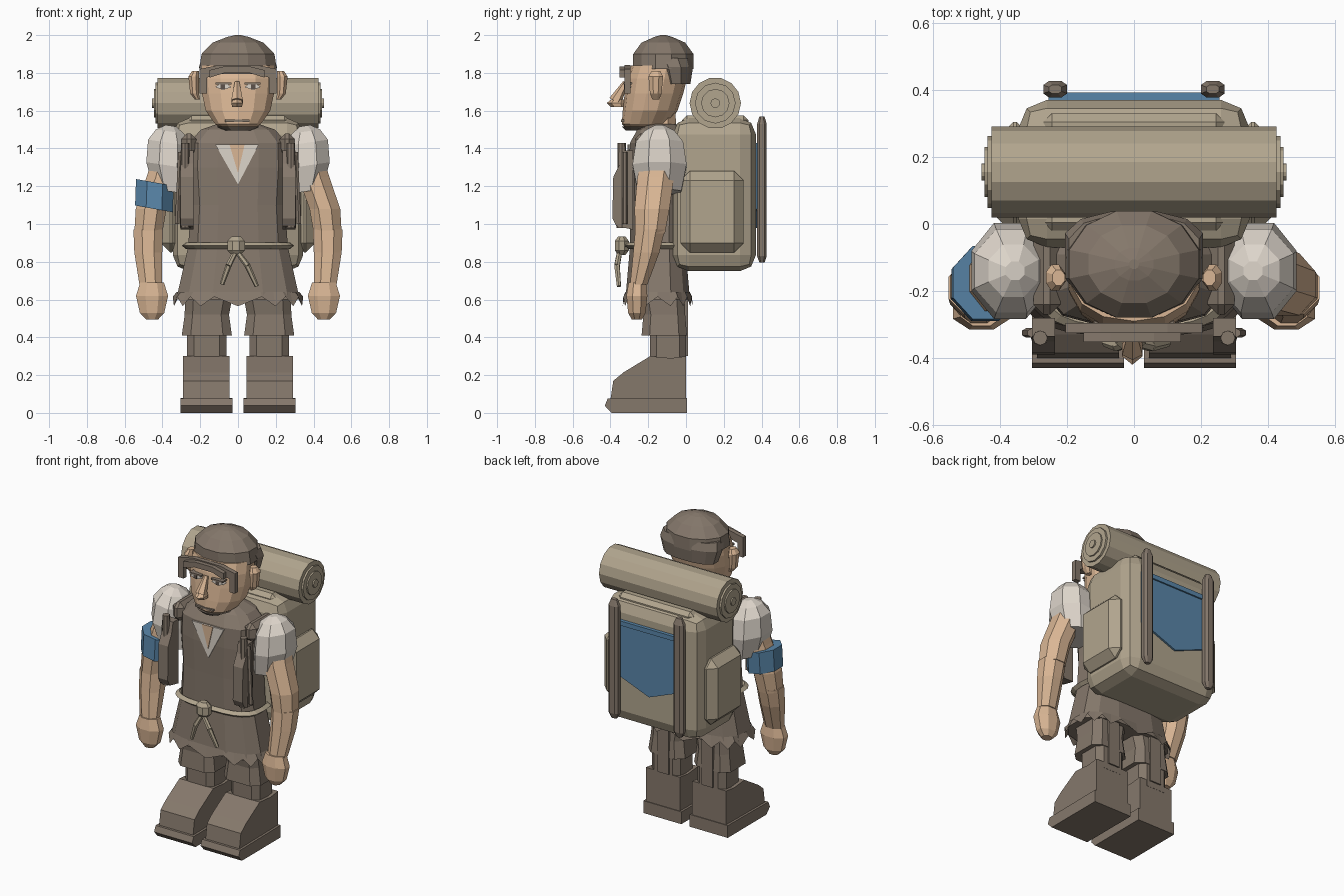
import bpy, bmesh, math
from mathutils import Vector


def material(name, col):
    m = bpy.data.materials.new(name)
    m.diffuse_color = (*col, 1)
    return m


BROWN = material("brown cloth", (0.235, 0.188, 0.148))
KHAKI = material("khaki canvas", (0.44, 0.375, 0.27))
SKIN = material("skin", (0.70, 0.47, 0.30))
WHITE = material("off white linen", (0.72, 0.66, 0.59))
BLUE = material("blue cloth", (0.10, 0.24, 0.40))
DARK = material("dark brown", (0.11, 0.085, 0.07))


def finish(name, bm, mat):
    bmesh.ops.recalc_face_normals(bm, faces=bm.faces)
    me = bpy.data.meshes.new(name)
    bm.to_mesh(me)
    bm.free()
    me.materials.append(mat)
    ob = bpy.data.objects.new(name, me)
    bpy.context.collection.objects.link(ob)
    return ob


def power(v, p):
    return math.copysign(abs(v) ** (2 / p), v)


def loft(name, rings, mat, n=8, p=2.0, s=1, shear=0):
    """Stack of rounded rings (cx, cy, z, rx, ry), mirrored in x by s."""
    bm = bmesh.new()
    loops = []
    for cx, cy, z, rx, ry in rings:
        loop = []
        for i in range(n):
            a = (i + 0.5) * math.tau / n
            dx = rx * power(math.cos(a), p)
            loop.append(bm.verts.new((s * (cx + dx), cy + ry * power(math.sin(a), p), z + shear * dx)))
        loops.append(loop)
    for lo, hi in zip(loops, loops[1:]):
        for i in range(n):
            j = (i + 1) % n
            bm.faces.new((lo[i], lo[j], hi[j], hi[i]))
    bm.faces.new(loops[0])
    bm.faces.new(loops[-1])
    return finish(name, bm, mat)


def prism(name, pts, a, b, mat, axis="y"):
    """Extrude a profile: (x, z) along y, or (y, z) along x."""
    bm = bmesh.new()
    put = (lambda u, v, d: (u, d, v)) if axis == "y" else (lambda u, v, d: (d, u, v))
    r0 = [bm.verts.new(put(u, v, a)) for u, v in pts]
    r1 = [bm.verts.new(put(u, v, b)) for u, v in pts]
    for i in range(len(pts)):
        j = (i + 1) % len(pts)
        bm.faces.new((r0[i], r0[j], r1[j], r1[i]))
    bm.faces.new(r0)
    bm.faces.new(r1)
    return finish(name, bm, mat)


def box(name, lo, hi, mat, bevel=0, seg=1):
    bm = bmesh.new()
    bmesh.ops.create_cube(bm, size=1)
    for v in bm.verts:
        v.co = [(l + h) / 2 + c * (h - l) for l, h, c in zip(lo, hi, v.co)]
    if bevel:
        bmesh.ops.bevel(bm, geom=bm.edges[:], offset=bevel, segments=seg, profile=0.5, affect='EDGES')
    return finish(name, bm, mat)


def rod(name, a, b, r0, r1, mat, n=8):
    a, b = Vector(a), Vector(b)
    bm = bmesh.new()
    bmesh.ops.create_cone(bm, cap_ends=True, segments=n, radius1=r0, radius2=r1, depth=(b - a).length)
    q = Vector((0, 0, 1)).rotation_difference(b - a)
    for v in bm.verts:
        v.co = q @ v.co + (a + b) / 2
    return finish(name, bm, mat)


# Tunic with flared skirt
loft("tunic", [(0, -.15, .60, .335, .175), (0, -.15, .88, .27, .15), (0, -.15, 1.1, .255, .152),
               (0, -.15, 1.3, .27, .155), (0, -.15, 1.43, .265, .15), (0, -.14, 1.5, .20, .12),
               (0, -.13, 1.53, .11, .08)], BROWN, 12, 3)

# Ragged hem: a zigzag strip
bm = bmesh.new()
N = 28
top, low = [], []
for i in range(N):
    a = i * math.tau / N
    cx, cy = power(math.cos(a), 3), power(math.sin(a), 3)
    top.append(bm.verts.new((.325 * cx, -.15 + .17 * cy, .64)))
    low.append(bm.verts.new((.345 * cx, -.15 + .185 * cy, .565 if i % 2 else .615)))
for i in range(N):
    j = (i + 1) % N
    bm.faces.new((top[i], top[j], low[j], low[i]))
finish("ragged_hem", bm, BROWN)

# Neckline
prism("shirt_neckline", [(-.12, 1.42), (.11, 1.42), (0, 1.21)], -.306, -.285, WHITE)
prism("open_neck", [(-.045, 1.42), (.035, 1.42), (0, 1.27)], -.311, -.29, SKIN)
loft("neck", [(0, -.12, 1.48, .10, .075), (0, -.13, 1.6, .09, .08)], SKIN)

# Rope belt, knot and tails
bm = bmesh.new()
rings = []
for i in range(24):
    a = i * math.tau / 24
    c, s_ = power(math.cos(a), 3), power(math.sin(a), 3)
    rings.append([bm.verts.new(((.275 + du) * c, -.15 + (.155 + du) * s_, .885 + dz))
                  for du, dz in ((-.015, 0), (0, -.018), (.022, 0), (0, .018))])
for i in range(24):
    for k in range(4):
        r, t = rings[i], rings[(i + 1) % 24]
        bm.faces.new((r[k], r[(k + 1) % 4], t[(k + 1) % 4], t[k]))
finish("rope_belt", bm, KHAKI)
loft("belt_knot", [(-.01, -.34, .835, .025, .02), (-.01, -.34, .86, .05, .04),
                   (-.01, -.34, .91, .05, .04), (-.01, -.34, .935, .025, .02)], KHAKI)
for x1, x2, z2 in ((-.05, -.085, .68), (.05, .10, .67)):
    rod("belt_tail_upper", (-.01, -.35, .86), (x1, -.365, .78), .014, .016, KHAKI, 6)
    rod("belt_tail_lower", (x1, -.365, .78), (x2, -.355, z2), .016, .012, KHAKI, 6)

# Head
loft("head", [(0, -.22, 1.50, .08, .09), (0, -.215, 1.53, .125, .125), (0, -.19, 1.60, .175, .145),
              (0, -.17, 1.69, .195, .155), (0, -.155, 1.77, .20, .16), (0, -.14, 1.84, .195, .15)], SKIN, 14, 2.2)
loft("hair", [(0, -.12, 1.82, .212, .165), (0, -.12, 1.9, .20, .165), (0, -.12, 1.96, .14, .12),
              (0, -.12, 1.99, .06, .05), (0, -.12, 2.0, .015, .015)], BROWN, 12)
loft("back_hair", [(0, -.05, 1.74, .185, .075), (0, -.06, 1.83, .212, .10), (0, -.08, 1.88, .2, .11)],
     BROWN, 12, 2.4)
loft("chin_trim", [(0, -.23, 1.495, .07, .09), (0, -.22, 1.515, .115, .118)], BROWN, 14, 2.2)
box("mouth", (-.07, -.343, 1.54), (.06, -.31, 1.552), BROWN)

# Nose: wedge with a raised tip
rod("nose_bridge", (-.005, -.32, 1.75), (-.005, -.375, 1.65), .014, .035, SKIN, 6)
loft("nose_tip", [(-.005, -.36, 1.62, .03, .04), (-.005, -.37, 1.64, .035, .05),
                  (-.005, -.36, 1.66, .025, .035)], SKIN, 6)

# Visor worn across the brow
prism("visor_frame", [(-.205, 1.69), (-.205, 1.82), (-.1, 1.842), (.1, 1.842), (.205, 1.82), (.205, 1.69),
                      (.165, 1.69), (.165, 1.775), (.09, 1.795), (-.09, 1.795), (-.165, 1.775), (-.165, 1.69)],
      -.325, -.295, BROWN)
prism("visor_brow", [(-.15, 1.775), (-.15, 1.815), (-.07, 1.835), (.06, 1.835), (.14, 1.815), (.14, 1.775),
                     (.06, 1.80), (-.07, 1.80)], -.352, -.30, BROWN)

for s in (1, -1):
    def bx(name, x0, x1, y0, y1, z0, z1, mat, bevel=0, seg=1):
        return box(name, (min(s * x0, s * x1), y0, z0), (max(s * x0, s * x1), y1, z1), mat, bevel, seg)

    # Eyes and ears
    prism("eye", [(s * .035, 1.725), (s * .055, 1.74), (s * .10, 1.74), (s * .12, 1.725), (s * .08, 1.71)],
          -.325, -.27, WHITE)
    bx("pupil", .068, .092, -.329, -.29, 1.715, 1.738, DARK)
    bx("upper_lid", .035, .12, -.331, -.27, 1.738, 1.748, BROWN)
    loft("ear", [(.215, -.16, 1.66, .015, .02), (.23, -.16, 1.69, .025, .033),
                 (.235, -.16, 1.78, .03, .042), (.225, -.16, 1.81, .02, .025)], SKIN, 8, 2, s)

    # Puffed sleeve, arm and hand
    loft("sleeve", [(.345, -.14, 1.17, .11, .125), (.37, -.14, 1.31, .125, .155),
                    (.365, -.14, 1.43, .12, .135), (.36, -.14, 1.49, .08, .085),
                    (.355, -.14, 1.52, .03, .03)], WHITE, 8, 2, s, .15)
    loft("upper_arm", [(.475, -.19, .95, .08, .085), (.46, -.18, 1.08, .088, .1),
                       (.40, -.16, 1.25, .09, .105), (.38, -.14, 1.38, .07, .09)], SKIN, 8, 2, s)
    loft("forearm", [(.462, -.25, .68, .065, .05), (.475, -.21, .85, .08, .075),
                     (.475, -.19, .97, .085, .085)], SKIN, 8, 2, s)
    loft("hand", [(.455, -.26, .495, .035, .03), (.455, -.26, .53, .07, .05), (.455, -.26, .62, .092, .06),
                  (.455, -.258, .69, .068, .05)], SKIN, 8, 2, s)

    # Shoulder strap and chest pouch
    bx("shoulder_strap", .22, .30, -.27, .0, 1.36, 1.48, BROWN, .03)
    prism("chest_pouch", [(-.28, .97), (-.37, .99), (-.39, 1.03), (-.385, 1.25), (-.35, 1.32),
                          (-.335, 1.39), (-.28, 1.39)], s * .235, s * .305, BROWN, "x")
    rod("pouch_rod", (s * .28, -.34, .98), (s * .28, -.34, 1.43), .028, .022, BROWN)
    rod("pouch_side_rod", (s * .322, -.325, 1.0), (s * .305, -.325, 1.38), .014, .014, BROWN, 6)

    # Breeches, lower leg and boot
    loft("breeches", [(.165, -.115, .41, .138, .125), (.165, -.115, .52, .122, .115),
                      (.15, -.13, .66, .135, .125)], BROWN, 8, 4, s)
    loft("lower_leg", [(.165, -.095, .26, .108, .1), (.165, -.095, .45, .108, .1)], BROWN, 8, 4, s)
    prism("boot", [(.0, .07), (-.40, .07), (-.385, .17), (-.33, .215), (-.19, .30), (-.08, .29), (0, .30)],
          s * .045, s * .29, BROWN, "x")
    prism("boot_sole", [(.005, 0), (-.395, 0), (-.43, .038), (-.415, .075), (.005, .08)],
          s * .03, s * .305, BROWN, "x")
    bx("leg_seam", .12, .20, -.02, .01, .30, .60, BROWN)

    # Pack side pocket, frame pole, bedroll end rings
    bx("side_pocket", .30, .41, -.03, .305, .85, 1.28, KHAKI, .05)
    loft("frame_pole", [(.235, .402, .795, .02, .014), (.235, .402, .83, .038, .027),
                        (.235, .402, 1.53, .038, .027), (.235, .402, 1.57, .02, .014)], BROWN, 8, 2.5, s)
    for r, d in ((.108, .437), (.075, .446), (.025, .455)):
        rod("bedroll_end_ring", (s * .40, .155, 1.64), (s * d, .155, 1.64), r, r, KHAKI, 12)

# Blue armband on one arm
loft("armband", [(.445, -.18, 1.08, .108, .118), (.44, -.175, 1.22, .108, .118)], BLUE, 8, 2, -1, .18)

# Backpack with top flap, blue panel and bedroll
box("backpack", (-.345, -.07, .75), (.345, .37, 1.56), KHAKI, .085, 2)
box("pack_top_flap", (-.27, -.02, 1.50), (.27, .33, 1.575), KHAKI, .025)
prism("blue_panel", [(-.255, 1.43), (.255, 1.43), (.255, 1.08), (0, .98), (-.255, 1.08)], .36, .382, BLUE)
box("blue_panel_fold", (-.255, .36, 1.40), (.255, .392, 1.43), BLUE)
rod("bedroll", (-.425, .155, 1.64), (.425, .155, 1.64), .136, .136, KHAKI, 14)
